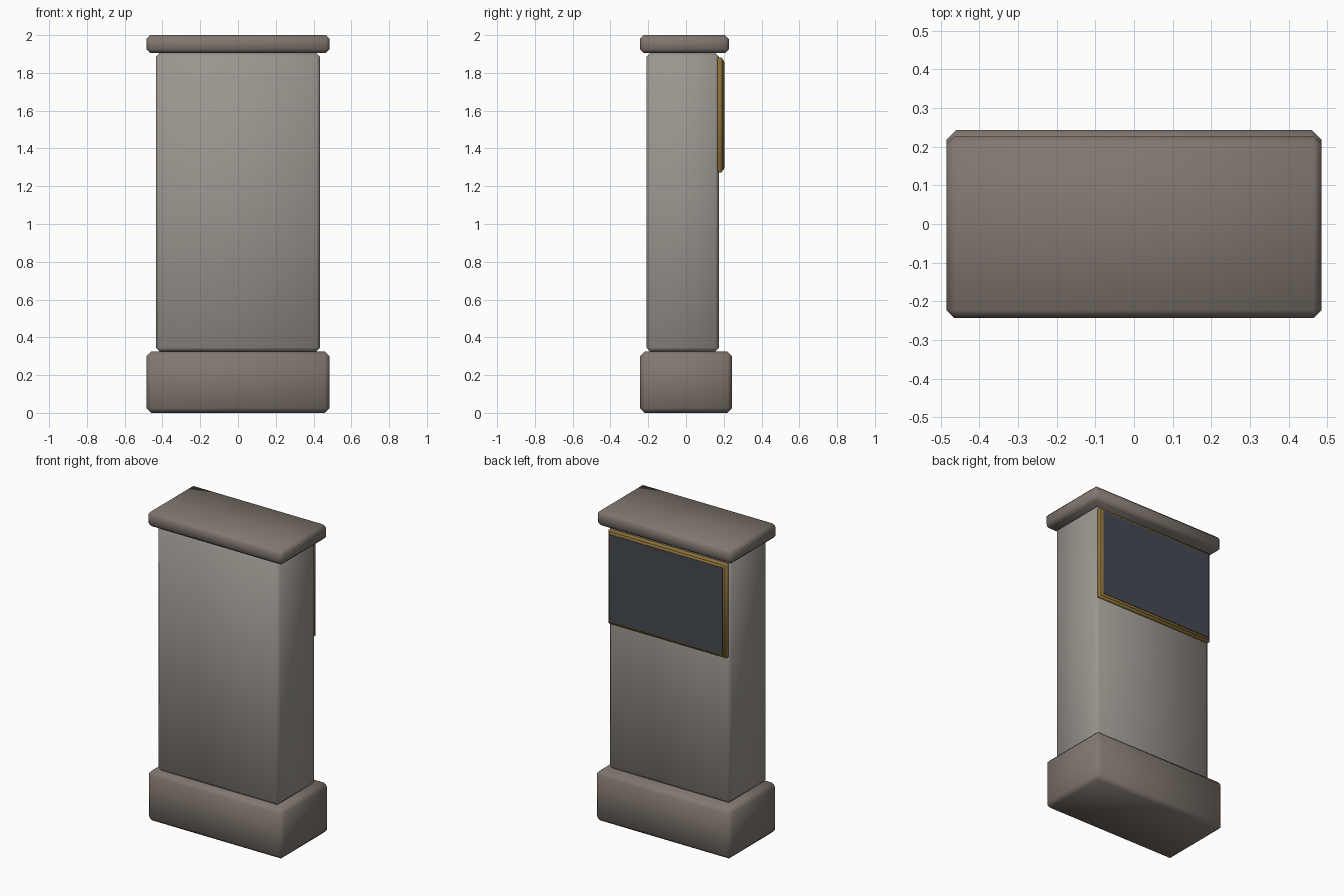
import bpy, math

if "Cube" in bpy.data.objects:
    bpy.data.objects.remove(bpy.data.objects["Cube"])


def material(name, rgb):
    m = bpy.data.materials.new(name)
    m.diffuse_color = (*rgb, 1)
    m.use_nodes = True
    m.node_tree.nodes["Principled BSDF"].inputs["Base Color"].default_value = m.diffuse_color
    return m


def block(name, lo, hi, bevel, mat):
    """Chamfered box between two opposite corners."""
    bpy.ops.mesh.primitive_cube_add(size=1, location=[(a + b) / 2 for a, b in zip(lo, hi)])
    ob = bpy.context.object
    ob.name = name
    ob.scale = [b - a for a, b in zip(lo, hi)]
    bpy.ops.object.transform_apply(location=False, rotation=False, scale=True)
    if bevel:
        mod = ob.modifiers.new("chamfer", 'BEVEL')
        mod.width = bevel
        mod.segments = 1
        bpy.ops.object.modifier_apply(modifier=mod.name)
        bpy.ops.object.shade_smooth_by_angle(angle=math.radians(50))
    ob.data.materials.append(mat)
    return ob


dark_stone = material("dark_stone", (0.22, 0.185, 0.16))
stone = material("stone", (0.33, 0.305, 0.275))
gold = material("gold", (0.26, 0.16, 0.04))
slate = material("slate", (0.06, 0.068, 0.085))

# Stone pillar: plinth, shaft and cap
block("plinth", (-0.485, -0.243, 0), (0.485, 0.243, 0.325), 0.025, dark_stone)
block("shaft", (-0.435, -0.21, 0.325), (0.435, 0.175, 1.905), 0.02, stone)
block("cap", (-0.485, -0.243, 1.905), (0.485, 0.227, 2.0), 0.02, dark_stone)

# Framed panel on the back: outer frame, inner moulding, dark slab
block("panel_frame", (-0.425, 0.165, 1.273), (0.425, 0.192, 1.882), 0.006, gold)
block("panel_moulding", (-0.415, 0.18, 1.285), (0.415, 0.2, 1.87), 0.004, gold)
block("panel_slab", (-0.404, 0.185, 1.297), (0.404, 0.203, 1.858), 0, slate)
